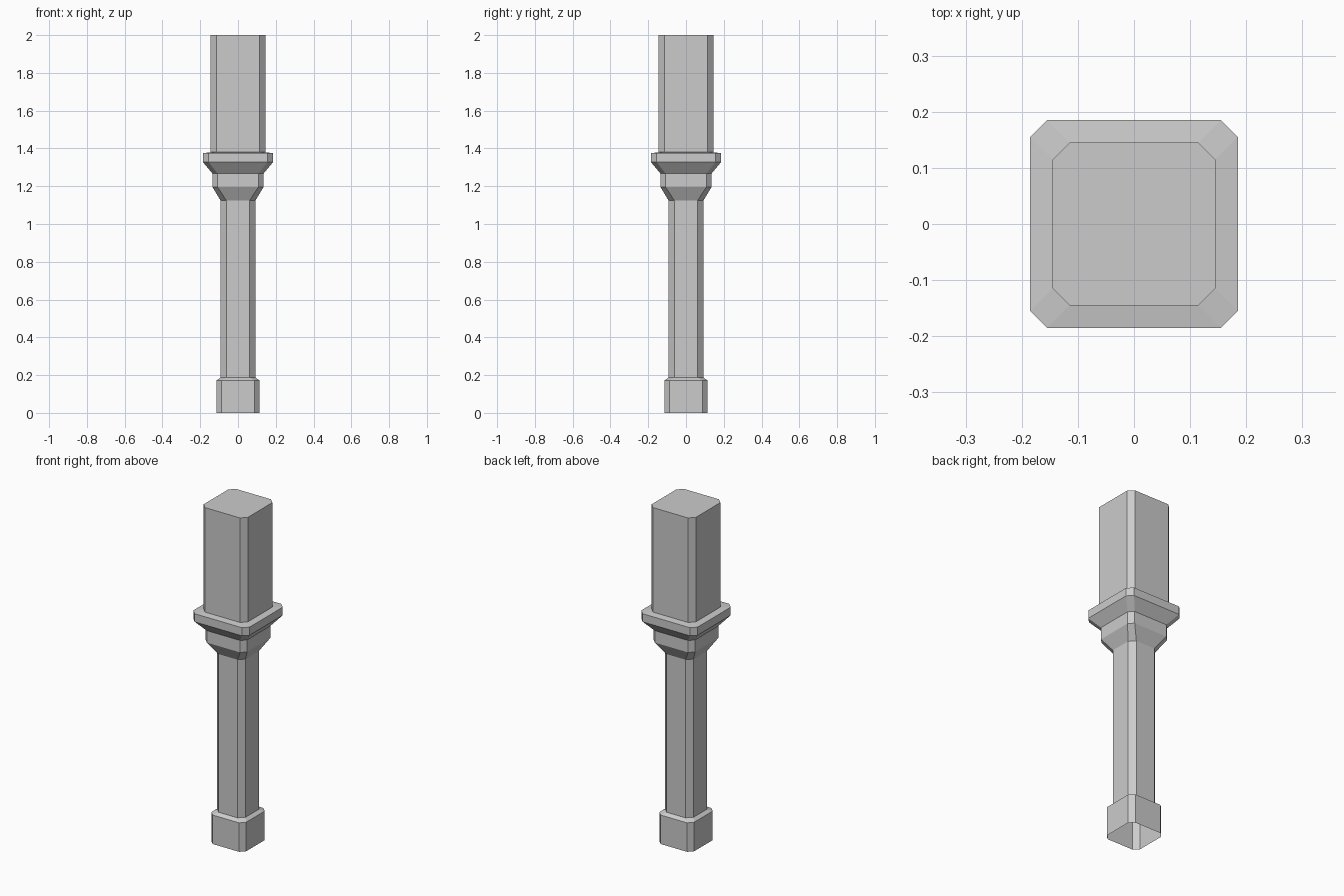
import bpy, bmesh

if "Cube" in bpy.data.objects:
    bpy.data.objects.remove(bpy.data.objects["Cube"])

# Profile from bottom to top: (height, half width, corner cut)
PROFILE = [
    (0.00, 0.114, 0.027), (0.172, 0.114, 0.027),   # foot block
    (0.187, 0.093, 0.031), (1.125, 0.093, 0.031),  # slim shaft
    (1.197, 0.136, 0.027), (1.268, 0.136, 0.027),  # lower collar
    (1.327, 0.185, 0.030), (1.375, 0.185, 0.030),  # wide flange
    (1.38, 0.145, 0.030), (2.00, 0.145, 0.030),    # upper block
]


def ring(bm, z, h, c):
    """Square outline with cut corners, counter-clockwise."""
    i = h - c
    pts = [(h, -i), (h, i), (i, h), (-i, h), (-h, i), (-h, -i), (-i, -h), (i, -h)]
    return [bm.verts.new((x, y, z)) for x, y in pts]


bm = bmesh.new()
rings = [ring(bm, *p) for p in PROFILE]

# Walls between neighbouring outlines
for low, high in zip(rings, rings[1:]):
    for k in range(8):
        n = (k + 1) % 8
        bm.faces.new((low[k], low[n], high[n], high[k]))

# Closed top; the underside is open
bm.faces.new(rings[-1])

mesh = bpy.data.meshes.new("pillar_post")
bm.to_mesh(mesh)
bm.free()
bpy.context.collection.objects.link(bpy.data.objects.new("pillar_post", mesh))
